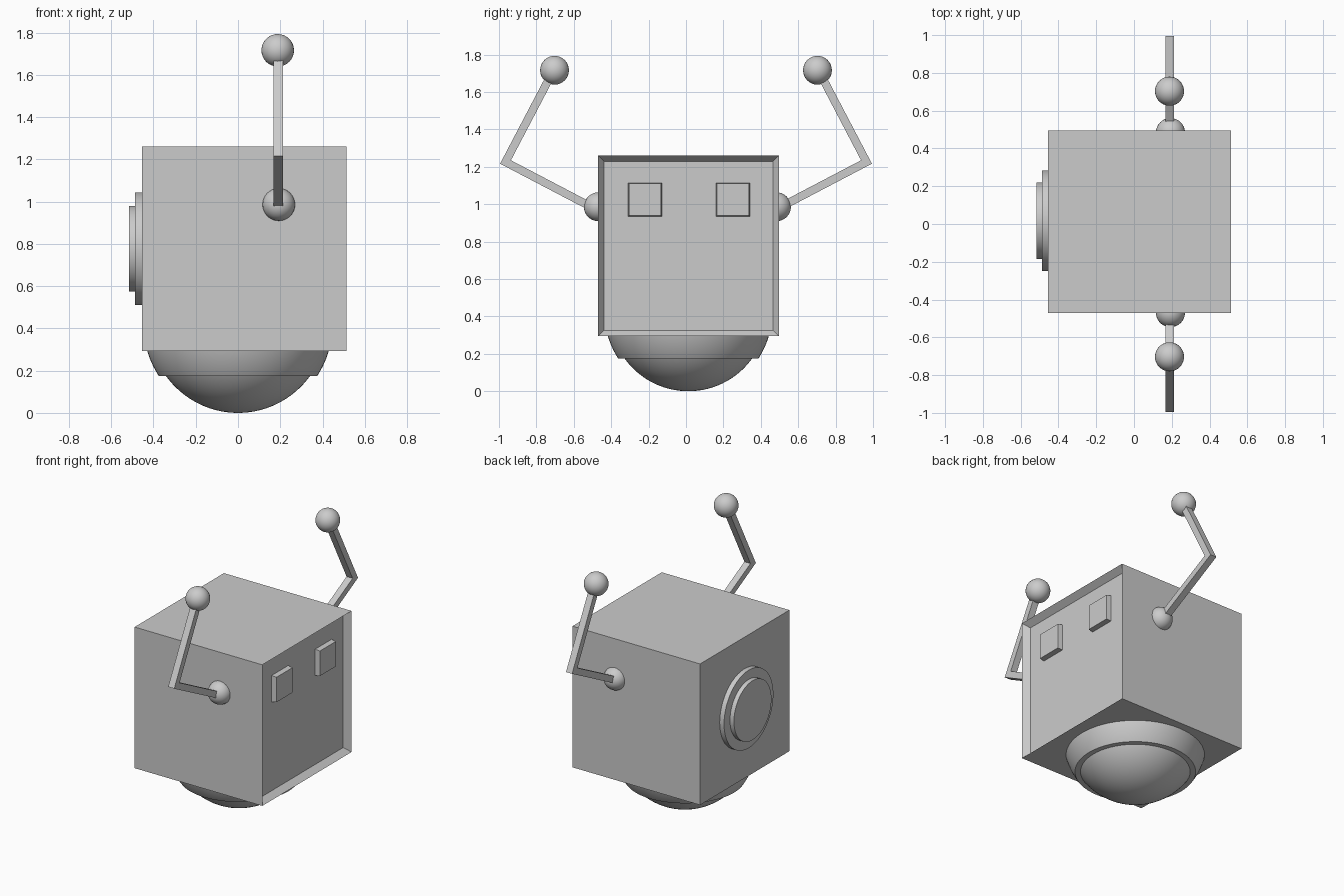
import bpy, bmesh, math
from mathutils import Vector, Matrix

if "Cube" in bpy.data.objects:
    bpy.data.objects.remove(bpy.data.objects["Cube"])


def make(name, bm, smooth=False):
    bmesh.ops.recalc_face_normals(bm, faces=bm.faces[:])
    me = bpy.data.meshes.new(name)
    bm.to_mesh(me)
    bm.free()
    ob = bpy.data.objects.new(name, me)
    bpy.context.collection.objects.link(ob)
    if smooth:
        bpy.ops.object.select_all(action='DESELECT')
        ob.select_set(True)
        bpy.context.view_layer.objects.active = ob
        bpy.ops.object.shade_smooth_by_angle(angle=math.radians(35))
    return ob


def box(x0, x1, y0, y1, z0, z1):
    bm = bmesh.new()
    bmesh.ops.create_cube(bm, size=1)
    for v in bm.verts:
        v.co = ((x0 + x1) / 2 + v.co.x * (x1 - x0),
                (y0 + y1) / 2 + v.co.y * (y1 - y0),
                (z0 + z1) / 2 + v.co.z * (z1 - z0))
    bm.normal_update()
    return bm


def front_face(bm):
    return [f for f in bm.faces if f.normal.x > 0.9]


def ball(name, loc, r):
    bm = bmesh.new()
    bmesh.ops.create_uvsphere(bm, u_segments=32, v_segments=16, radius=r,
                              matrix=Matrix.Translation(loc))
    make(name, bm, True)


def disc(name, x0, x1, y, z, r):
    bm = bmesh.new()
    m = Matrix.Translation(((x0 + x1) / 2, y, z)) @ Matrix.Rotation(math.pi / 2, 4, 'Y')
    bmesh.ops.create_cone(bm, cap_ends=True, segments=48, radius1=r, radius2=r,
                          depth=x1 - x0, matrix=m)
    make(name, bm, True)


def lathe(name, profile, cx, cy):
    bm = bmesh.new()
    vs = [bm.verts.new((cx + r, cy, z)) for r, z in profile]
    es = [bm.edges.new(p) for p in zip(vs, vs[1:])]
    bmesh.ops.spin(bm, geom=vs + es, cent=(cx, cy, 0), axis=(0, 0, 1),
                   angle=math.tau, steps=64, use_duplicate=False)
    bmesh.ops.remove_doubles(bm, verts=bm.verts[:], dist=1e-4)
    make(name, bm, True)


def arc(radius, cz, z0, z1, n):
    # radius/height pairs of a sphere between two heights
    a0, a1 = (math.acos(max(-1, min(1, (z - cz) / radius))) for z in (z0, z1))
    out = []
    for i in range(n + 1):
        a = a0 + (a1 - a0) * i / n
        out.append((max(0, radius * math.sin(a)), cz + radius * math.cos(a)))
    return out


# Body with a sloped recess forming the face panel
bm = box(-0.454, 0.513, -0.47, 0.496, 0.294, 1.26)
bmesh.ops.inset_individual(bm, faces=front_face(bm), thickness=0.044, depth=-0.042)
make("body", bm)

# Eyes, slightly tapered
for side, y in (("right", -0.219), ("left", 0.251)):
    bm = box(0.465, 0.505, y - 0.091, y + 0.091, 0.933, 1.115)
    for v in front_face(bm)[0].verts:
        v.co.y = y + (v.co.y - y) * 0.94
        v.co.z = 1.024 + (v.co.z - 1.024) * 0.94
    make(side + "_eye", bm)

# Stepped round hatch on the back
disc("hatch_base", -0.487, -0.45, 0.017, 0.777, 0.267)
disc("hatch_cover", -0.517, -0.48, 0.017, 0.777, 0.203)

# Socket and rolling dome underneath
lathe("dome_socket", arc(0.448, 0.42, 0.3, 0.174, 10) + [(0.335, 0.174)], 0.0, 0.0125)
lathe("rolling_dome", arc(0.42, 0.42, 0.3, 0.0, 20), 0.0, 0.0125)

# Arms: shoulder ball, mitred L-shaped bar, hand ball
for side, s, shoulder_y in (("right", -1, -0.469), ("left", 1, 0.484)):
    elbow = Vector((0.965, 1.2255))
    a = Vector((-0.886, -0.464)).normalized()
    b = Vector((a.y, -a.x))
    w = 0.0215
    outer, inner = elbow - (a + b) * w, elbow + (a + b) * w
    pts = [outer, outer + a * 0.57, inner + a * 0.53, inner, inner + b * 0.51, outer + b * 0.55]
    bm = bmesh.new()
    f = bm.faces.new([bm.verts.new((0.167, s * p.x, p.y)) for p in pts])
    ext = bmesh.ops.extrude_face_region(bm, geom=[f])
    bmesh.ops.translate(bm, vec=(0.046, 0, 0),
                        verts=[v for v in ext["geom"] if isinstance(v, bmesh.types.BMVert)])
    make(side + "_arm", bm)
    ball(side + "_shoulder", (0.193, shoulder_y, 0.986), 0.077)
    ball(side + "_hand", (0.188, s * 0.703, 1.716), 0.077)
